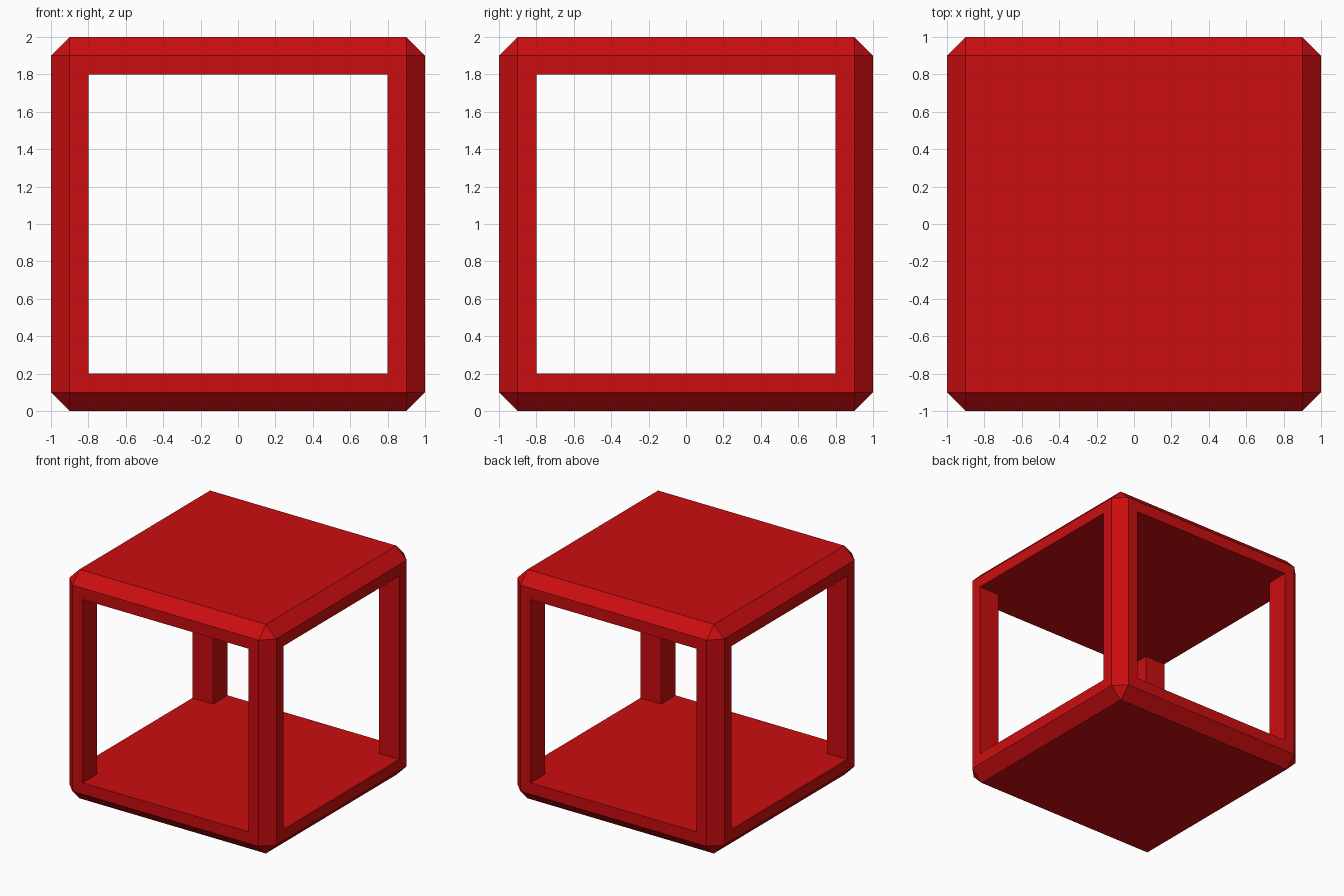
import bpy

if "Cube" in bpy.data.objects:
    bpy.data.objects.remove(bpy.data.objects["Cube"])

# Red material
red = bpy.data.materials.new("red")
red.diffuse_color = (0.6, 0.004, 0.005, 1)
red.use_nodes = True
red.node_tree.nodes["Principled BSDF"].inputs["Base Color"].default_value = red.diffuse_color


def box(name, size):
    bpy.ops.mesh.primitive_cube_add(size=1, location=(0, 0, 1))
    obj = bpy.context.object
    obj.name = name
    obj.scale = size
    bpy.ops.object.transform_apply(location=False, rotation=False, scale=True)
    return obj


# Solid block with chamfered edges
frame = box("open_cube_frame", (2, 2, 2))
frame.data.materials.append(red)
bevel = frame.modifiers.new("chamfer", 'BEVEL')
bevel.width = 0.1
bevel.segments = 1

# Square openings through front-back and left-right
cutters = [box("opening_cutter_x", (3, 1.6, 1.6)),
           box("opening_cutter_y", (1.6, 3, 1.6))]
for cutter in cutters:
    cutter.data.materials.append(red)
    cutter.hide_render = True
    cut = frame.modifiers.new(cutter.name, 'BOOLEAN')
    cut.operation = 'DIFFERENCE'
    cut.solver = 'EXACT'
    cut.object = cutter

# Apply the modifiers and remove the cutters
bpy.ops.object.select_all(action='DESELECT')
bpy.context.view_layer.objects.active = frame
frame.select_set(True)
for mod in list(frame.modifiers):
    bpy.ops.object.modifier_apply(modifier=mod.name)
for cutter in cutters:
    bpy.data.objects.remove(cutter)
